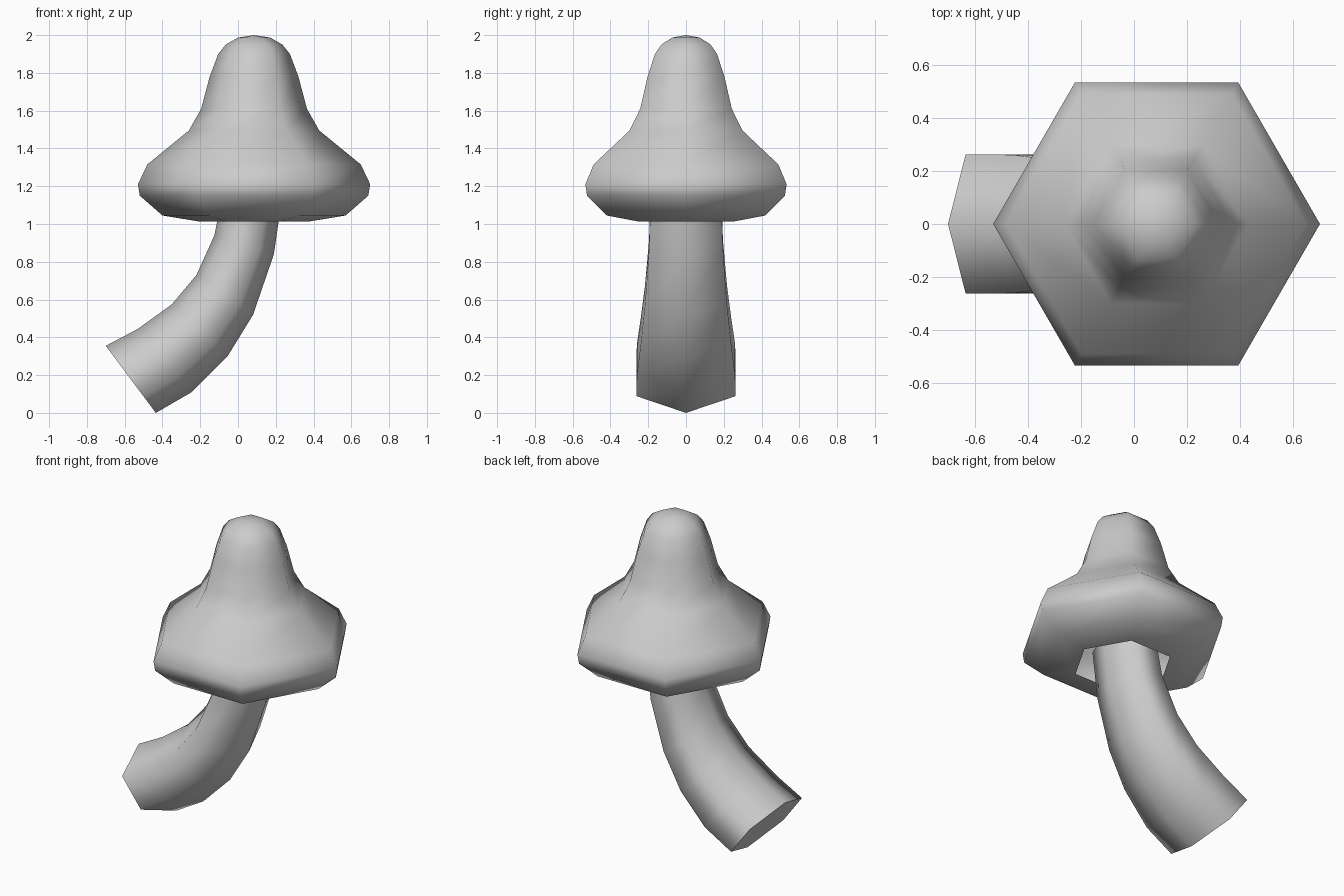
import bpy
import math

if "Cube" in bpy.data.objects:
    bpy.data.objects.remove(bpy.data.objects["Cube"])

SIDES = 6


def skin_rings(name, rings, close_start=False, tip=None):
    """Join six-sided rings into one smooth mesh."""
    verts = [p for ring in rings for p in ring]
    faces = []
    for i in range(len(rings) - 1):
        a, b = i * SIDES, (i + 1) * SIDES
        for j in range(SIDES):
            k = (j + 1) % SIDES
            faces.append((a + j, a + k, b + k, b + j))
    if close_start:
        faces.append(tuple(reversed(range(SIDES))))
    if tip:
        verts.append(tip)
        a = (len(rings) - 1) * SIDES
        for j in range(SIDES):
            faces.append((a + j, a + (j + 1) % SIDES, len(verts) - 1))
    mesh = bpy.data.meshes.new(name)
    mesh.from_pydata(verts, [], faces)
    obj = bpy.data.objects.new(name, mesh)
    bpy.context.collection.objects.link(obj)
    bpy.ops.object.select_all(action='DESELECT')
    obj.select_set(True)
    bpy.context.view_layer.objects.active = obj
    bpy.ops.object.shade_smooth_by_angle(angle=math.radians(75))
    return obj


ANGLES = [math.tau * j / SIDES for j in range(SIDES)]

# Cap: hexagonal bell, open underneath (radius, height)
cap_x = 0.085
cap_profile = [(0.29, 1.013), (0.485, 1.045), (0.605, 1.15), (0.615, 1.21),
               (0.565, 1.315), (0.345, 1.495), (0.28, 1.61), (0.235, 1.78),
               (0.19, 1.90), (0.15, 1.95), (0.085, 1.987)]
cap_rings = [[(cap_x + r * math.cos(a), r * math.sin(a), z) for a in ANGLES]
             for r, z in cap_profile]
skin_rings("mushroom_cap", cap_rings, tip=(cap_x, 0, 2.0))

# Stem: curved, flattened hexagonal tube; outer and inner edge (x, z) per ring
stem_edges = [((-0.435, 0.0), (-0.70, 0.355)),
              ((-0.245, 0.11), (-0.53, 0.445)),
              ((-0.055, 0.30), (-0.35, 0.575)),
              ((0.08, 0.52), (-0.22, 0.73)),
              ((0.19, 0.84), (-0.125, 0.94)),
              ((0.235, 1.15), (-0.08, 1.17))]
stem_rings = []
for (ox, oz), (ix, iz) in stem_edges:
    cx, cz = (ox + ix) / 2, (oz + iz) / 2
    ux, uz = (ox - ix) / 2, (oz - iz) / 2
    width = 1.367 * math.hypot(ux, uz)
    stem_rings.append([(cx + ux * math.cos(a), width * math.sin(a),
                        cz + uz * math.cos(a)) for a in ANGLES])
skin_rings("mushroom_stem", stem_rings, close_start=True)
